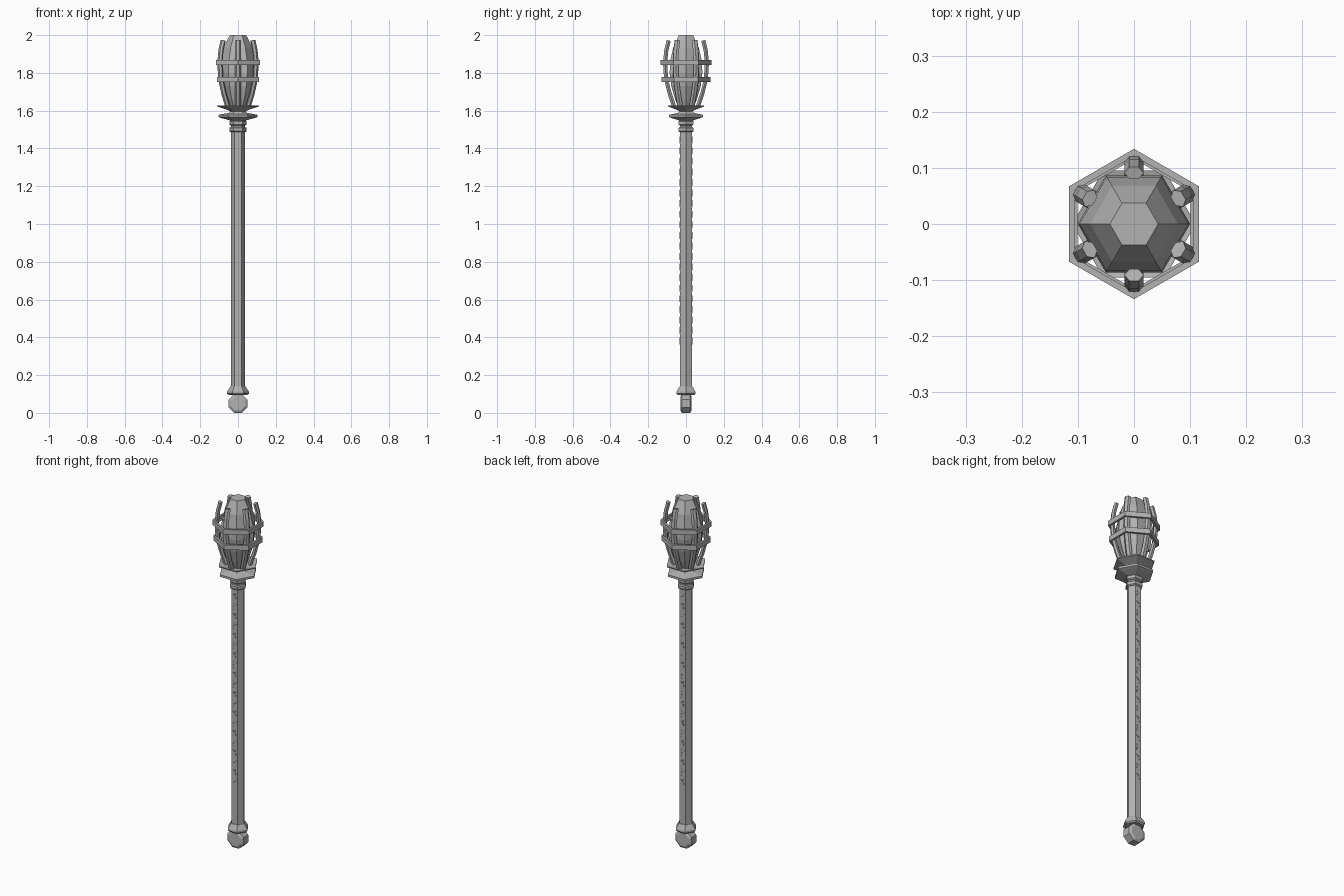
import bpy, bmesh, math
from mathutils import Vector, Matrix

cube = bpy.data.objects.get("Cube")
if cube:
    bpy.data.objects.remove(cube, do_unlink=True)

grey = bpy.data.materials.new("plain_grey")
grey.use_nodes = True
COLOUR = (0.45, 0.45, 0.45, 1)
grey.diffuse_color = COLOUR
grey.node_tree.nodes["Principled BSDF"].inputs["Base Color"].default_value = COLOUR


def finish(name, bm):
    bmesh.ops.recalc_face_normals(bm, faces=bm.faces)
    mesh = bpy.data.meshes.new(name)
    bm.to_mesh(mesh)
    bm.free()
    mesh.materials.append(grey)
    obj = bpy.data.objects.new(name, mesh)
    bpy.context.collection.objects.link(obj)
    return obj


def loft(bm, loops, closed=False):
    """Join equal loops of points; cap the ends unless the loft closes on itself."""
    rings = [[bm.verts.new(p) for p in loop] for loop in loops]
    pairs = list(zip(rings, rings[1:]))
    if closed:
        pairs.append((rings[-1], rings[0]))
    else:
        bm.faces.new(rings[0])
        bm.faces.new(rings[-1])
    for a, b in pairs:
        for i in range(len(a)):
            j = (i + 1) % len(a)
            bm.faces.new((a[i], a[j], b[j], b[i]))


def lathe(name, profile, sides=6, phase=0.0, closed=False):
    """Turn a (radius, height) profile into a faceted solid."""
    bm = bmesh.new()
    angles = [phase + math.tau * k / sides for k in range(sides)]
    loft(bm, [[(r * math.cos(a), r * math.sin(a), z) for a in angles]
              for r, z in profile], closed)
    return finish(name, bm)


# Handle and its end collar
lathe("shaft", [(0.037, 0.1), (0.037, 1.6)])
lathe("lower_collar", [(0.05, 0.095), (0.058, 0.102), (0.058, 0.112), (0.04, 0.14)])

# Flattened eight-sided pommel, turned to face front and back
pommel = lathe("pommel", [(0.04, -0.03), (0.054, -0.022), (0.054, 0.022), (0.04, 0.03)],
               sides=8, phase=math.pi / 8)
pommel.data.transform(Matrix.Translation((0, 0, 0.05)) @ Matrix.Rotation(math.pi / 2, 4, 'X'))

# Neck rings below the head
for name, z in (("neck_ring_lower", 1.5), ("neck_ring_upper", 1.535)):
    lathe(name, [(0.04, z - 0.013), (0.046, z - 0.008), (0.046, z + 0.008), (0.04, z + 0.013)])

# Guard plate and the shallow dish above it
lathe("guard_plate", [(0.04, 1.548), (0.085, 1.56), (0.103, 1.566),
                      (0.103, 1.578), (0.05, 1.588), (0.035, 1.6)])
lathe("dish", [(0.035, 1.594), (0.06, 1.606), (0.11, 1.622), (0.11, 1.628), (0.05, 1.614)])

# Faceted egg-shaped core
lathe("head_core", [(0.045, 1.612), (0.066, 1.66), (0.09, 1.73), (0.1, 1.8),
                    (0.097, 1.86), (0.078, 1.935), (0.043, 2.0)])

# Two hexagonal bands around the cage
for name, r, z in (("cage_band_lower", 0.129, 1.765), ("cage_band_upper", 0.134, 1.855)):
    lathe(name, [(r, z - 0.014), (r, z + 0.014), (r - 0.013, z + 0.014), (r - 0.013, z - 0.014)],
          phase=math.pi / 6, closed=True)

# Six curved bars of the cage
path = [Vector(p) for p in ((0.062, 1.62), (0.086, 1.69), (0.105, 1.765),
                            (0.111, 1.855), (0.104, 1.92), (0.091, 1.972))]
for k in range(6):
    turn = Matrix.Rotation(math.pi / 6 + k * math.pi / 3, 3, 'Z')
    loops = []
    for i, p in enumerate(path):
        along = (path[min(i + 1, len(path) - 1)] - path[max(i - 1, 0)]).normalized()
        loop = []
        for s in range(6):
            a = s * math.pi / 3
            out, side = 0.0125 * math.sin(a), 0.017 * math.cos(a)
            loop.append(turn @ Vector((p.x + out * along.y, side, p.y - out * along.x)))
        loops.append(loop)
    bm = bmesh.new()
    loft(bm, loops)
    finish(f"cage_bar_{k + 1}", bm)


# Thin raised notches along the front and back of the shaft
def notch(bm, x, y, z, width, height, tilt):
    place = (Matrix.Translation((x, y, z)) @ Matrix.Rotation(tilt, 4, 'Y')
             @ Matrix.Diagonal((width, 0.004, height, 1)))
    bmesh.ops.create_cube(bm, size=1, matrix=place)


for name, sign in (("front_notches", -1), ("back_notches", 1)):
    bm = bmesh.new()
    for i in range(20):
        z, flip = 0.38 + i * 0.056, (-1) ** i
        notch(bm, -0.006 * flip, sign * 0.032, z, 0.004, 0.036, 0.15 * flip)
        notch(bm, 0.004 * flip, sign * 0.032, z + 0.008, 0.004, 0.02, 0.8 * flip)
    finish(name, bm)
